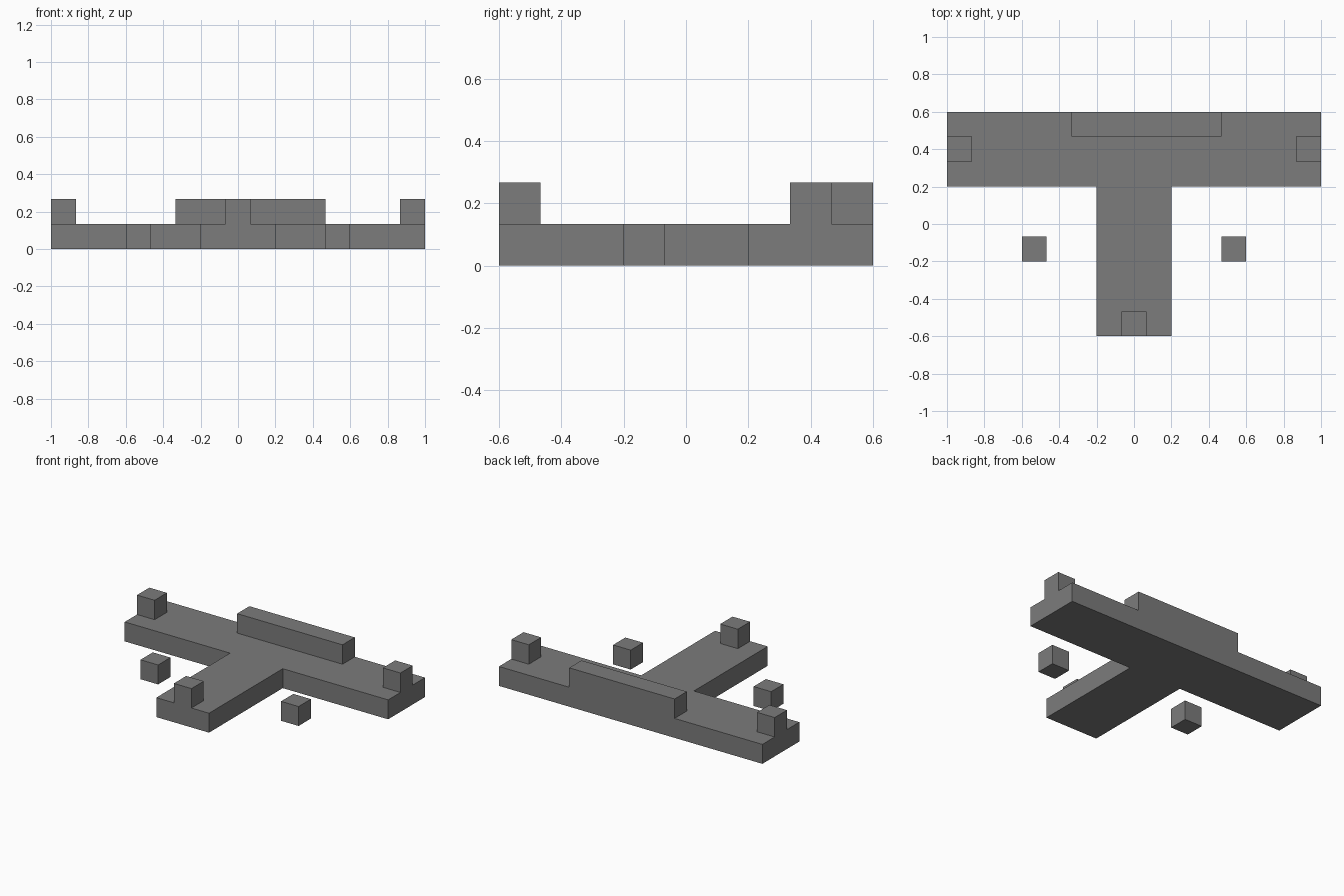
import bpy
import bmesh

if "Cube" in bpy.data.objects:
    bpy.data.objects.remove(bpy.data.objects["Cube"], do_unlink=True)

U = 2 / 15  # block size: the whole model sits on this module

grey = bpy.data.materials.new("stone grey")
grey.use_nodes = True
colour = (0.2, 0.2, 0.2, 1)
grey.diffuse_color = colour
grey.node_tree.nodes["Principled BSDF"].inputs["Base Color"].default_value = colour


def prism(name, outline, bottom, top):
    """Extrude a flat outline (x, y) from bottom to top."""
    bm = bmesh.new()
    face = bm.faces.new([bm.verts.new((x, y, bottom)) for x, y in outline])
    extruded = bmesh.ops.extrude_face_region(bm, geom=[face], use_keep_orig=True)
    upper = [v for v in extruded["geom"] if isinstance(v, bmesh.types.BMVert)]
    bmesh.ops.translate(bm, verts=upper, vec=(0, 0, top - bottom))
    bmesh.ops.recalc_face_normals(bm, faces=bm.faces)
    mesh = bpy.data.meshes.new(name)
    bm.to_mesh(mesh)
    bm.free()
    mesh.materials.append(grey)
    obj = bpy.data.objects.new(name, mesh)
    bpy.context.collection.objects.link(obj)
    return obj


def block(name, x, y, z, width=U):
    """Block with its lower left front corner at x, y, z."""
    prism(name, [(x, y), (x + width, y), (x + width, y + U), (x, y + U)], z, z + U)


# T-shaped base slab
half = [(0.2, -0.6), (0.2, 0.2), (1, 0.2), (1, 0.6)]
prism("base_slab", half + [(-x, y) for x, y in reversed(half)], 0, U)

# Raised parts on the slab
block("back_wall", -2.5 * U, 0.6 - U, U, width=6 * U)
block("front_post", -U / 2, -0.6, U)
block("left_post", 1 - U, 2.5 * U, U)
block("right_post", -1, 2.5 * U, U)

# Loose blocks beside the stem
block("left_loose_block", 3.5 * U, -0.2, 0)
block("right_loose_block", -4.5 * U, -0.2, 0)
